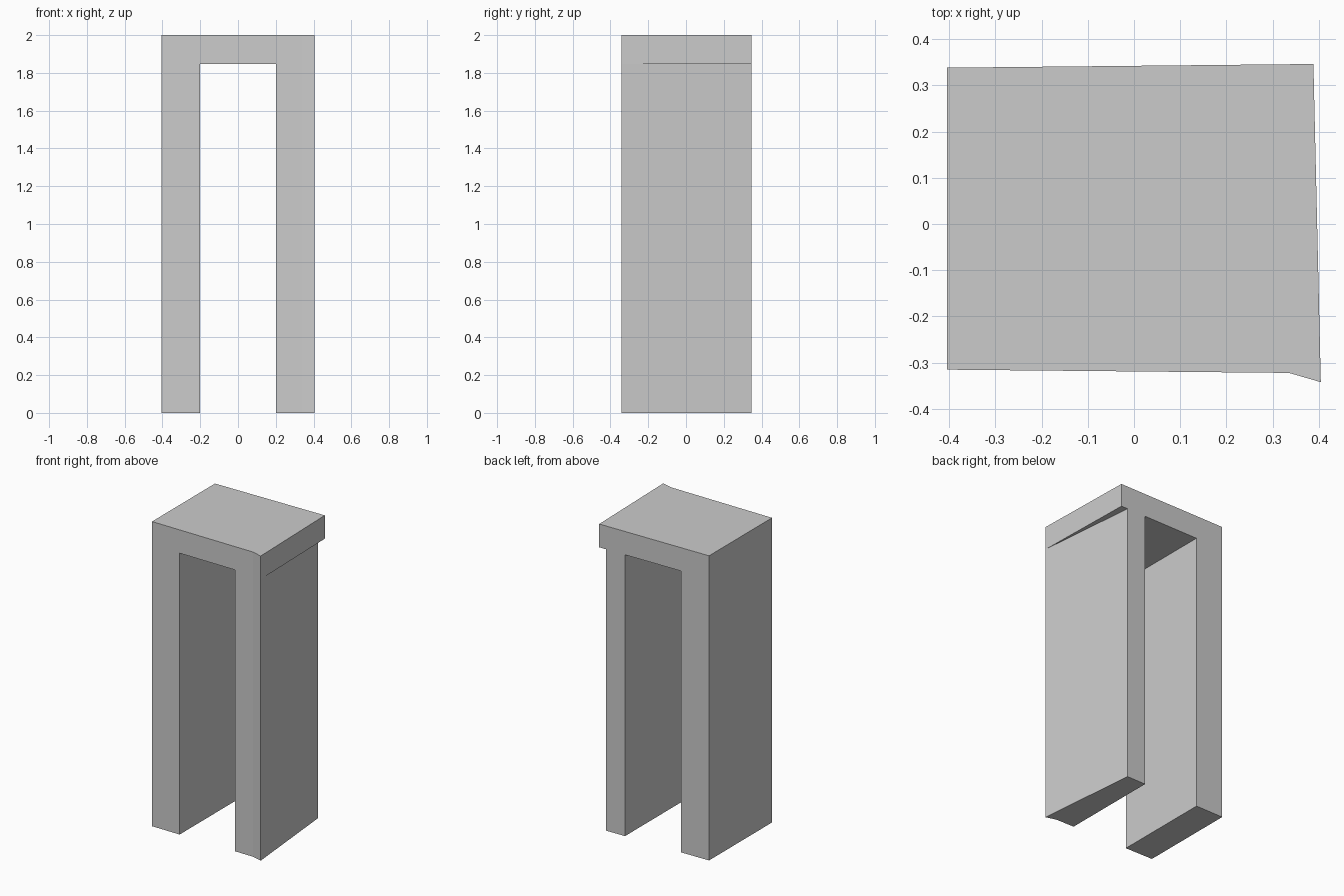
import bpy, bmesh

if "Cube" in bpy.data.objects:
    bpy.data.objects.remove(bpy.data.objects["Cube"])

TOP, SOFFIT = 2.0, 1.847


def prism(name, outline, z0, z1):
    """Extrude a counter-clockwise plan outline between two heights."""
    bm = bmesh.new()
    face = bm.faces.new([bm.verts.new((x, y, z0)) for x, y in outline])
    ext = bmesh.ops.extrude_face_region(bm, geom=[face])
    verts = [g for g in ext["geom"] if isinstance(g, bmesh.types.BMVert)]
    bmesh.ops.translate(bm, verts=verts, vec=(0, 0, z1 - z0))
    bmesh.ops.recalc_face_normals(bm, faces=bm.faces[:])
    mesh = bpy.data.meshes.new(name)
    bm.to_mesh(mesh)
    bm.free()
    obj = bpy.data.objects.new(name, mesh)
    bpy.context.collection.objects.link(obj)
    return obj


# Whole frame block with a slightly irregular plan
frame = prism("door_frame", [(-0.404, -0.315), (0.335, -0.322), (0.404, -0.342),
                             (0.388, 0.346), (-0.404, 0.338)], 0, TOP)

# Doorway opening, and the wedge that tapers the right post under the lintel
opening = prism("opening_cutter", [(-0.202, -1), (0.202, -1), (0.202, 1), (-0.202, 1)],
                -0.5, SOFFIT)
taper = prism("taper_cutter", [(0.404, -0.342), (0.6, -0.342), (0.6, 0.5),
                               (0.3265, 0.5), (0.34, 0.346)], -0.5, SOFFIT)
for cutter in (opening, taper):
    cutter.hide_render = True
    cutter.hide_set(True)
    mod = frame.modifiers.new(cutter.name, "BOOLEAN")
    mod.operation = "DIFFERENCE"
    mod.solver = "EXACT"
    mod.object = cutter
